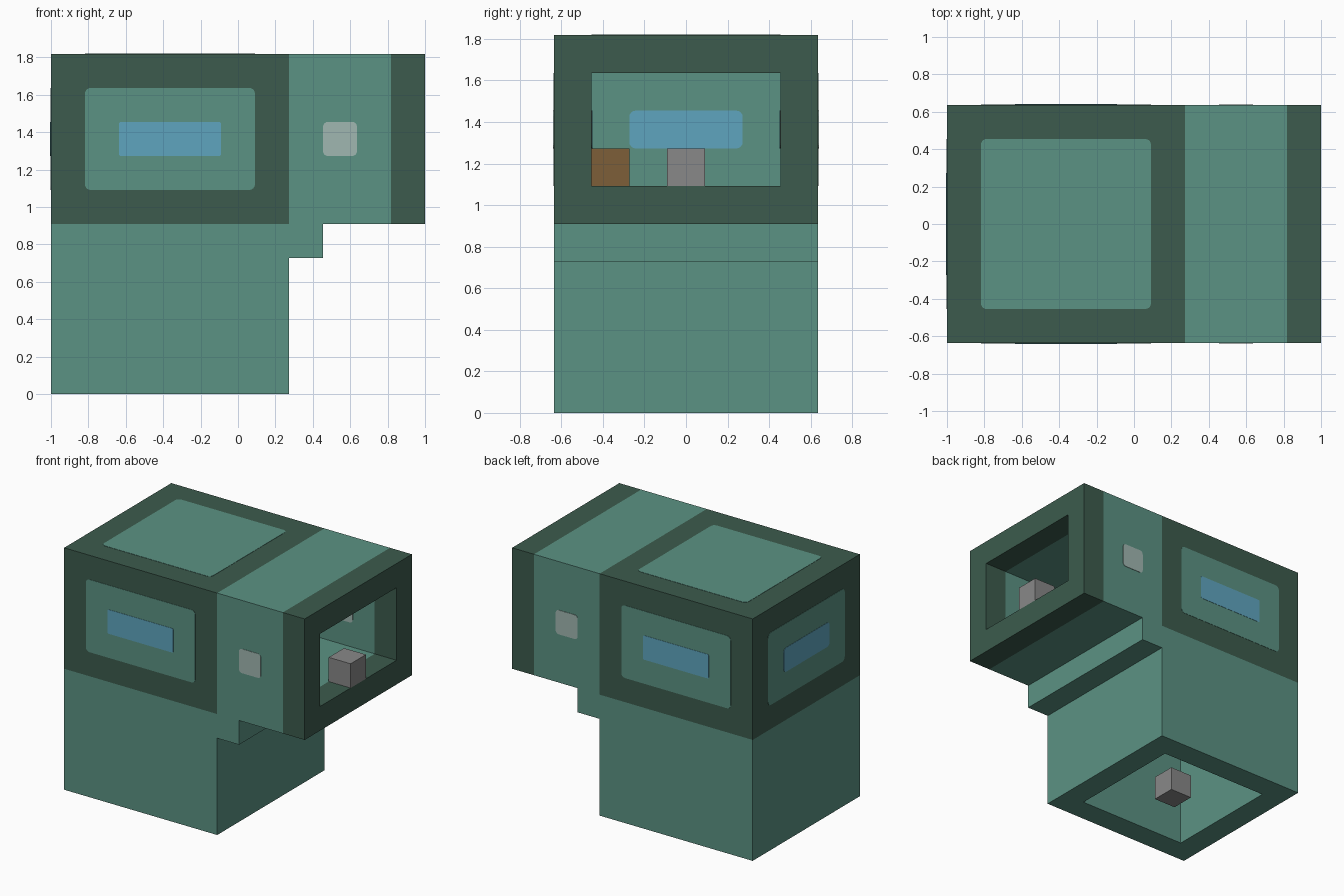
import bpy, bmesh, math
from mathutils import Vector

U = 2 / 11  # one block of the design grid

old = bpy.data.objects.get("Cube")
if old:
    bpy.data.objects.remove(old, do_unlink=True)


def material(name, rgb):
    m = bpy.data.materials.new(name)
    m.use_nodes = True
    m.diffuse_color = (*rgb, 1)
    bsdf = m.node_tree.nodes["Principled BSDF"]
    bsdf.inputs["Base Color"].default_value = (*rgb, 1)
    bsdf.inputs["Roughness"].default_value = 0.8
    return m


GREEN = material("teal green", (0.105, 0.288, 0.227))
DARK = material("dark green", (0.045, 0.105, 0.074))
BLUE = material("window blue", (0.114, 0.376, 0.521))
PALE = material("pale grey green", (0.352, 0.474, 0.440))
GREY = material("block grey", (0.246, 0.246, 0.246))
BROWN = material("block brown", (0.205, 0.114, 0.040))


def finish(name, bm, *mats):
    bmesh.ops.recalc_face_normals(bm, faces=bm.faces)
    mesh = bpy.data.meshes.new(name)
    bm.to_mesh(mesh)
    bm.free()
    for m in mats:
        mesh.materials.append(m)
    ob = bpy.data.objects.new(name, mesh)
    bpy.context.collection.objects.link(ob)
    return ob


def prism(name, outline, start, depth, *mats):
    """Extrude a closed outline of 3D points along a vector."""
    bm = bmesh.new()
    face = bm.faces.new([bm.verts.new(Vector(p) + Vector(start)) for p in outline])
    geo = bmesh.ops.extrude_face_region(bm, geom=[face])["geom"]
    bmesh.ops.translate(bm, vec=depth, verts=[v for v in geo if isinstance(v, bmesh.types.BMVert)])
    return finish(name, bm, *mats)


def grid_profile(name, points, half_width, *mats):
    """Side profile in grid blocks (x from the left end, z from the ground)."""
    outline = [(x * U - 1, 0, z * U) for x, z in points]
    return prism(name, outline, (0, -half_width * U, 0), (0, 2 * half_width * U, 0), *mats)


def plate(name, mat, axis, centre, w, h, radius, thick):
    """Thin rounded plate lying in the plane across the given axis."""
    outline = []
    for k, (sx, sy) in enumerate(((1, 1), (-1, 1), (-1, -1), (1, -1))):
        for i in range(5):
            a = (k + i / 4) * math.pi / 2
            p = [sx * (w / 2 - radius) + radius * math.cos(a),
                 sy * (h / 2 - radius) + radius * math.sin(a)]
            p.insert(axis, 0)
            outline.append(p)
    depth = Vector((0, 0, 0))
    depth[axis] = thick
    return prism(name, outline, Vector(centre) - depth / 2, depth, mat)


def block(name, mat, x, y, z):
    """One grid block, given by its lower corner."""
    bm = bmesh.new()
    bmesh.ops.create_cube(bm, size=U)
    bmesh.ops.translate(bm, vec=(x + U / 2, y + U / 2, z + U / 2), verts=bm.verts)
    return finish(name, bm, mat)


# Hollow bent shell: stem, step and overhanging head
shell = grid_profile("shell", [(0, 0), (7, 0), (7, 4), (8, 4), (8, 5), (11, 5), (11, 10), (0, 10)],
                     3.5, GREEN, DARK)
cutter = grid_profile("hollow_cutter", [(1, -1), (6, -1), (6, 6), (12, 6), (12, 9), (1, 9)], 2.5, GREEN)
mod = shell.modifiers.new("hollow", "BOOLEAN")
mod.operation = "DIFFERENCE"
mod.solver = "EXACT"
mod.object = cutter
bpy.context.view_layer.objects.active = shell
bpy.ops.object.modifier_apply(modifier=mod.name)
bpy.data.objects.remove(cutter, do_unlink=True)

# Split the shell into colour bands, then colour its faces by position
bm = bmesh.new()
bm.from_mesh(shell.data)
bmesh.ops.triangulate(bm, faces=bm.faces)
for axis, value in ((0, 6 * U - 1), (0, 7 * U - 1), (0, 10 * U - 1), (2, 5 * U), (2, 6 * U)):
    co, no = Vector((0, 0, 0)), Vector((0, 0, 0))
    co[axis], no[axis] = value, 1
    bmesh.ops.bisect_plane(bm, geom=bm.verts[:] + bm.edges[:] + bm.faces[:],
                           plane_co=co, plane_no=no, dist=1e-5)
for f in bm.faces:
    c = f.calc_center_median()
    x, y, z = (c.x + 1) / U, abs(c.y) / U, c.z / U
    inner_panel = 0.9 < x < 6 and y < 2.6 and 6 < z < 9.1
    dark = z > 4.99 and (x < 7 or x > 10) and not inner_panel
    f.material_index = 1 if dark else 0
bmesh.ops.dissolve_limit(bm, angle_limit=0.01, verts=bm.verts, edges=bm.edges, delimit={"MATERIAL"})
bm.to_mesh(shell.data)
bm.free()

# Panels and windows
head_x, window_z, panel_z = 3.5 * U - 1, 7.5 * U, 7.5 * U
plate("top_panel", GREEN, 2, (head_x, 0, 10 * U), 5 * U, 5 * U, 0.03, 0.004)
plate("end_panel", GREEN, 0, (-1, 0, panel_z), 5 * U, 3 * U, 0.03, 0.004)
for where, x in (("outer", -1), ("inner", U - 1)):
    plate(where + "_end_window", BLUE, 0, (x, 0, window_z), 3 * U, U, 0.03, 0.008)
for side, s in (("right", -1), ("left", 1)):
    plate(side + "_panel", GREEN, 1, (head_x, s * 3.5 * U, panel_z), 5 * U, 3 * U, 0.03, 0.004)
    for where, y in (("outer", 3.5 * U), ("inner", 2.5 * U)):
        label = side + "_" + where
        plate(label + "_window", BLUE, 1, (head_x, s * y, window_z), 3 * U, U, 0.01, 0.008)
        plate(label + "_porthole", PALE, 1, (8.5 * U - 1, s * y, window_z), U, U, 0.025, 0.006)

# Loose blocks: at the mouth, in the lower opening and inside on the floor
block("mouth_block", GREY, 1 - U, -U / 2, 6 * U)
block("base_block", GREY, 3 * U - 1, -U / 2, 0)
block("inner_block", BROWN, 7 * U - 1, -2.5 * U, 6 * U)
